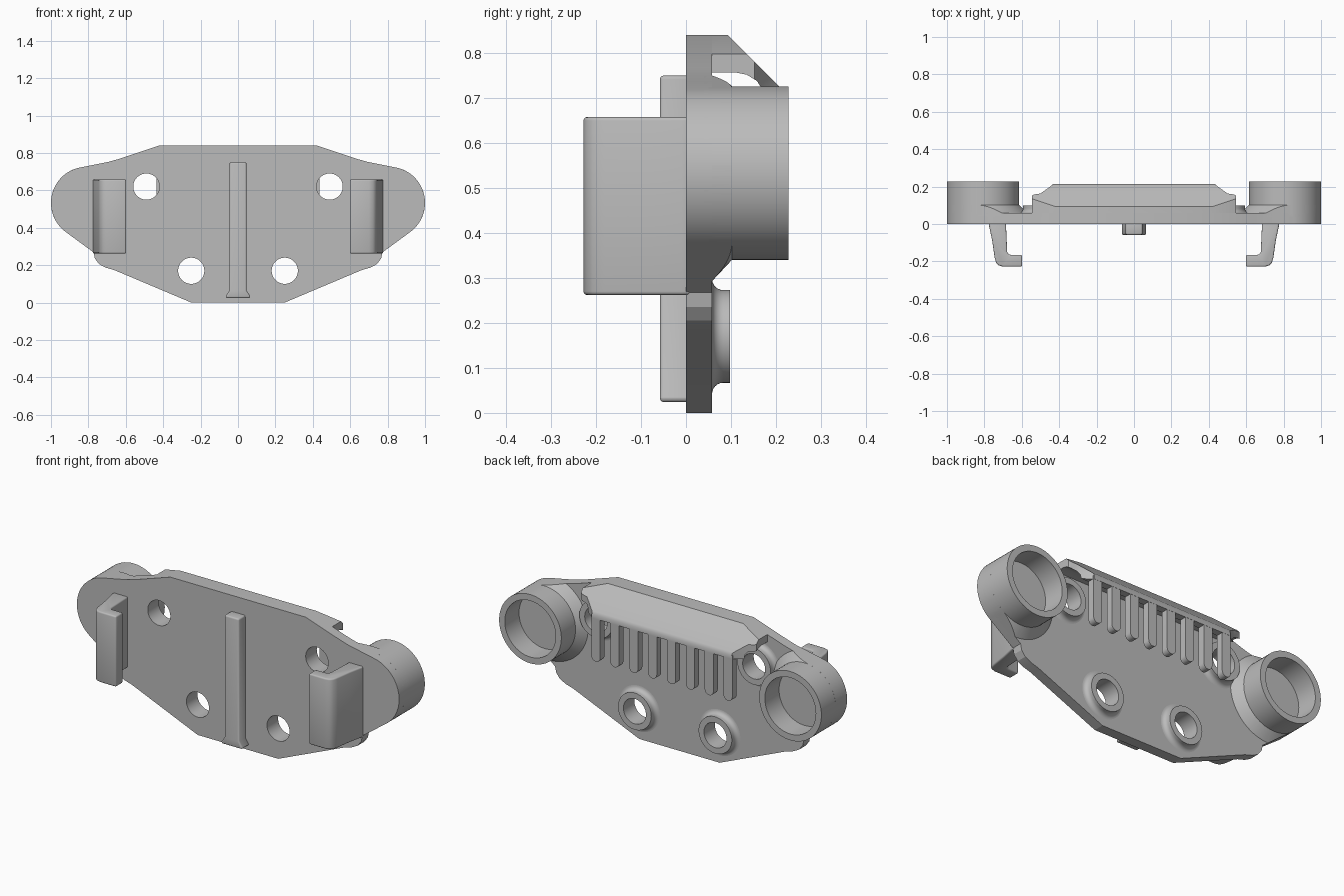
import bpy, bmesh, math
from mathutils import Matrix, Vector

old = bpy.data.objects.get("Cube")
if old:
    bpy.data.objects.remove(old, do_unlink=True)

grey = bpy.data.materials.new("plain_grey")
grey.use_nodes = True
grey.diffuse_color = (0.5, 0.5, 0.5, 1)
grey.node_tree.nodes["Principled BSDF"].inputs["Base Color"].default_value = (0.5, 0.5, 0.5, 1)


def finish(name, bm):
    bmesh.ops.recalc_face_normals(bm, faces=bm.faces)
    mesh = bpy.data.meshes.new(name)
    bm.to_mesh(mesh)
    bm.free()
    mesh.materials.append(grey)
    ob = bpy.data.objects.new(name, mesh)
    bpy.context.collection.objects.link(ob)
    return ob


def prism(name, pts, place, direction):
    """Extrude a closed 2D profile; place maps a point to 3D."""
    bm = bmesh.new()
    face = bm.faces.new([bm.verts.new(place(*p)) for p in pts])
    res = bmesh.ops.extrude_face_region(bm, geom=[face])
    moved = [v for v in res["geom"] if isinstance(v, bmesh.types.BMVert)]
    bmesh.ops.translate(bm, verts=moved, vec=Vector(direction))
    return finish(name, bm)


def lathe(name, profile, x, z, closed=False, steps=64):
    """Revolve (radius, y) points around a y-parallel axis at (x, z)."""
    bm = bmesh.new()
    verts = [bm.verts.new((x + r, y, z)) for r, y in profile]
    pairs = list(zip(verts, verts[1:]))
    if closed:
        pairs.append((verts[-1], verts[0]))
    edges = [bm.edges.new(p) for p in pairs]
    bmesh.ops.spin(bm, geom=verts + edges, cent=(x, 0, z), axis=(0, 1, 0),
                   angle=math.tau, steps=steps, use_duplicate=False)
    bmesh.ops.remove_doubles(bm, verts=bm.verts, dist=0.0001)
    return finish(name, bm)


def apply_mod(ob, kind, **settings):
    mod = ob.modifiers.new(kind.lower(), kind)
    for key, value in settings.items():
        setattr(mod, key, value)
    bpy.context.view_layer.objects.active = ob
    bpy.ops.object.modifier_apply(modifier=mod.name)


def combine(ob, cutter, operation):
    apply_mod(ob, "BOOLEAN", object=cutter, operation=operation, solver="EXACT")
    bpy.data.objects.remove(cutter, do_unlink=True)


def smooth(ob, angle=30):
    bpy.ops.object.select_all(action="DESELECT")
    ob.select_set(True)
    bpy.context.view_layer.objects.active = ob
    bpy.ops.object.shade_smooth_by_angle(angle=math.radians(angle))


CUP_X, CUP_Z, CUP_R = 0.807, 0.533, 0.193
THICK = 0.058
SIDES = (("left", 1), ("right", -1))

# Outline of the plate: half of it, then mirrored
half = [(0.25, 0), (0.66, 0.173), (0.705, 0.186), (0.742, 0.205), (0.765, 0.235), (0.772, 0.268)]
for i in range(25):
    a = math.radians(-53 + i * 128 / 24)
    half.append((CUP_X + CUP_R * math.cos(a), CUP_Z + CUP_R * math.sin(a)))
half += [(0.77, 0.737), (0.69, 0.753), (0.64, 0.767), (0.42, 0.84)]
outline = half + [(-x, z) for x, z in reversed(half)]


def outline_block(name, y0, y1):
    return prism(name, outline, lambda x, z: (x, y0, z), (0, y1 - y0, 0))


# Base plate with four through holes
plate = outline_block("base_plate", 0, THICK)
holes = [(0.25, 0.17, "lower"), (0.49, 0.62, "upper")]
for side, s in SIDES:
    for x, z, level in holes:
        drill = lathe("drill", [(0, -0.1), (0.07, -0.1), (0.07, 0.3), (0, 0.3)], s * x, z)
        combine(plate, drill, "DIFFERENCE")
smooth(plate, 20)

# Raised rings with a filleted foot
fillet = [(0.128 - 0.025 * math.sin(t), 0.083 - 0.025 * math.cos(t))
          for t in [i * math.pi / 12 for i in range(7)]]
ring = [(0.07, 0.05), (0.128, 0.05)] + fillet + [(0.103, 0.098), (0.07, 0.098)]
for side, s in SIDES:
    for x, z, level in holes:
        smooth(lathe(f"{side}_{level}_boss", ring, s * x, z, closed=True))

# Round cups and their flared feet
for side, s in SIDES:
    cup = lathe(f"{side}_cup", [(0, 0.05), (CUP_R, 0.05), (CUP_R, 0.228),
                (0.158, 0.228), (0.158, 0.102), (0, 0.102)], s * CUP_X, CUP_Z)
    smooth(cup)
    foot = lathe(f"{side}_cup_foot", [(0, 0.04), (0.24, 0.04), (0.24, THICK),
                 (CUP_R, 0.102), (0, 0.102)], s * CUP_X, CUP_Z)
    combine(foot, outline_block("clip", -0.1, 0.3), "INTERSECT")
    drill = lathe("drill", [(0, -0.1), (0.07, -0.1), (0.07, 0.3), (0, 0.3)], s * 0.49, 0.62)
    combine(foot, drill, "DIFFERENCE")
    smooth(foot)

# Sloping hood, trimmed to the plate outline and to chamfered ends
hood_profile = [(0.04, 0.84), (0.093, 0.84), (0.207, 0.726), (0.215, 0.712), (0.215, 0.69),
                (0.175, 0.69), (0.172, 0.715), (0.158, 0.738), (0.135, 0.752), (0.11, 0.757),
                (0.04, 0.757)]
hood = prism("hood", hood_profile, lambda y, z: (-0.545, y, z), (1.09, 0, 0))
combine(hood, outline_block("clip", -0.1, 0.3), "INTERSECT")
plan = [(0.545, 0), (0.545, 0.152), (0.535, 0.158), (0.5, 0.163), (0.435, 0.21), (0.42, 0.25)]
plan += [(-x, y) for x, y in reversed(plan)]
combine(hood, prism("clip", plan, lambda x, y: (x, y, 0.5), (0, 0, 0.5)), "INTERSECT")
smooth(hood, 35)

# Comb of eight round-ended teeth below the hood
for i in range(8):
    x = -0.41 + i * 0.82 / 7
    w = 0.027
    tooth = [(x - w, 0.71), (x + w, 0.71)]
    tooth += [(x + w * math.cos(t), 0.477 - w * math.sin(t))
              for t in [k * math.pi / 10 for k in range(11)]]
    smooth(prism(f"comb_tooth_{i + 1}", tooth, lambda a, z: (a, 0.175, z), (0, 0.039, 0)))

# Side hooks on the front
hook_profile = [(0.685, 0.01), (0.775, 0.01), (0.775, -0.01), (0.758, -0.09), (0.745, -0.18),
                (0.737, -0.208), (0.722, -0.222), (0.7, -0.228), (0.598, -0.228),
                (0.598, -0.165), (0.66, -0.165), (0.673, -0.16), (0.678, -0.148)]
for side, s in SIDES:
    hook = prism(f"{side}_hook", hook_profile, lambda x, y: (s * x, y, 0.262), (0, 0, 0.396))
    apply_mod(hook, "BEVEL", width=0.008, segments=3, limit_method="ANGLE", angle_limit=0.8)
    smooth(hook, 35)

# Upright rib on the front with a flared foot
rib_profile = [(0.065, 0.024), (0.065, 0.035), (0.045, 0.065), (0.045, 0.75)]
rib_profile += [(-x, z) for x, z in reversed(rib_profile)]
rib = prism("front_rib", rib_profile, lambda x, z: (x, -THICK, z), (0, THICK + 0.01, 0))
apply_mod(rib, "BEVEL", width=0.012, segments=3, limit_method="ANGLE", angle_limit=0.8)
smooth(rib, 35)
